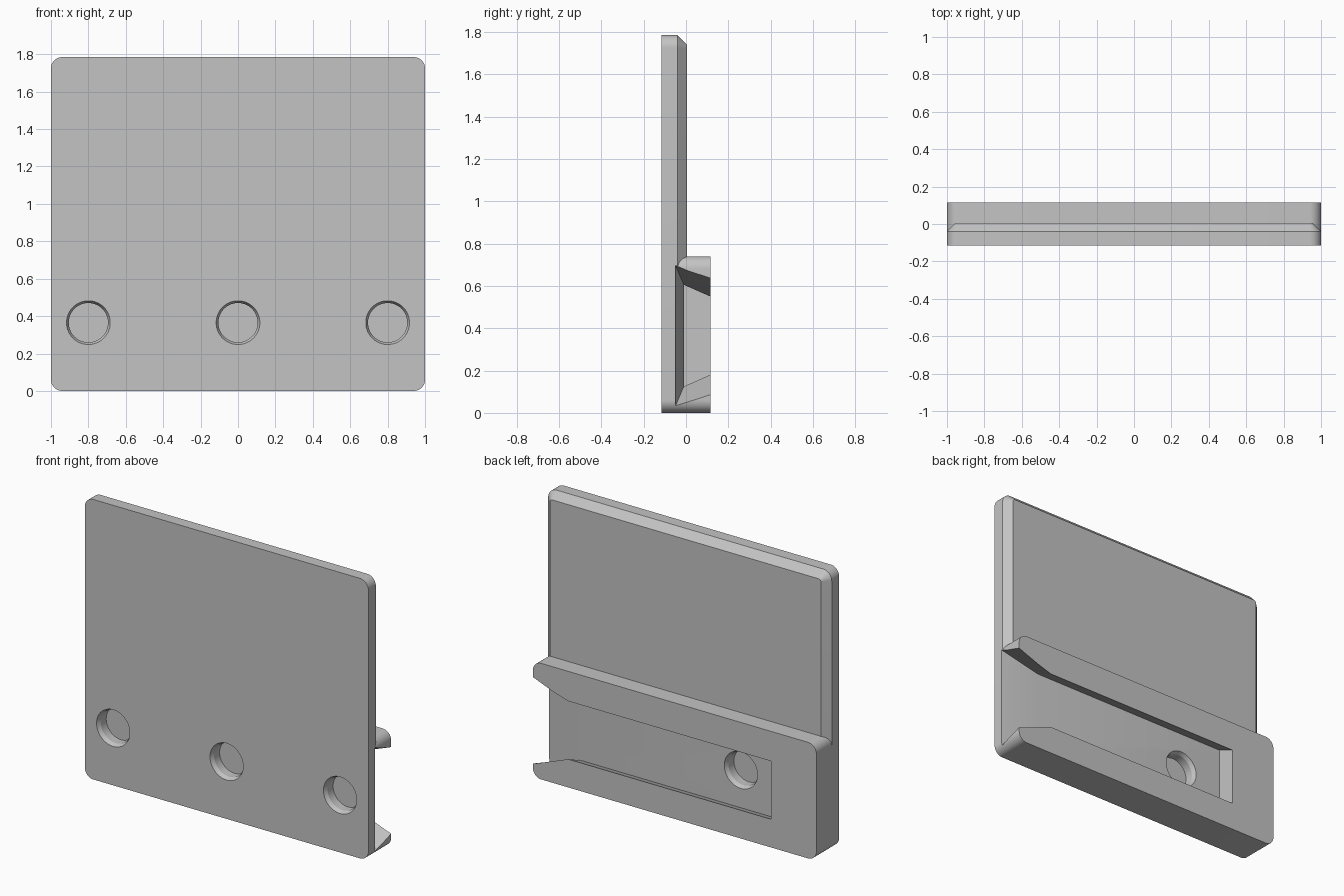
import bpy, bmesh
from math import sin, cos, pi, radians

if "Cube" in bpy.data.objects:
    bpy.data.objects.remove(bpy.data.objects["Cube"], do_unlink=True)

grey = bpy.data.materials.new("light grey")
grey.use_nodes = True
grey.diffuse_color = (0.55, 0.55, 0.55, 1)
grey.node_tree.nodes["Principled BSDF"].inputs["Base Color"].default_value = grey.diffuse_color

FRONT, BACK, MID_Z = -0.115, 0.115, 0.365
HEIGHT, BLOCK_TOP, RADIUS = 1.785, 0.74, 0.06


def loft(name, rings):
    """Skin a row of equal-length rings and cap both ends."""
    bm = bmesh.new()
    loops = [[bm.verts.new(p) for p in ring] for ring in rings]
    for a, b in zip(loops, loops[1:]):
        for i in range(len(a)):
            j = (i + 1) % len(a)
            bm.faces.new((a[i], a[j], b[j], b[i]))
    bm.faces.new(loops[0][::-1])
    bm.faces.new(loops[-1])
    bmesh.ops.recalc_face_normals(bm, faces=bm.faces)
    mesh = bpy.data.meshes.new(name)
    bm.to_mesh(mesh)
    bm.free()
    mesh.materials.append(grey)
    obj = bpy.data.objects.new(name, mesh)
    bpy.context.collection.objects.link(obj)
    return obj


def rounded_ring(y, top, inset=0.0, steps=12):
    """Rounded rectangle in the upright plane at depth y."""
    r = RADIUS - inset
    ring = []
    corners = [(1, top, 0), (-1, top, 1), (-1, 0, 2), (1, 0, 3)]
    for x, z, quarter in corners:
        cx = x * (1 - RADIUS)
        cz = z - RADIUS if z else RADIUS
        for k in range(steps + 1):
            a = (quarter + k / steps) * pi / 2
            ring.append((cx + r * cos(a), y, cz + r * sin(a)))
    return ring


def circle(x, y, r, n=64):
    return [(x + r * cos(2 * pi * k / n), y, MID_Z + r * sin(2 * pi * k / n)) for k in range(n)]


def hole_cutter(x, face, inward):
    """Blind hole with a chamfered rim."""
    steps = [(-0.02, 0.117), (0, 0.117), (0.025, 0.105), (0.08, 0.105)]
    return loft("hole_cutter", [circle(x, face + inward * d, r) for d, r in steps])


def slot_section(x, floor, deep, mouth):
    """Dovetail section, wide at the floor, carried past the back face."""
    out = BACK + 0.08
    lip = mouth - (deep - mouth) / (BACK - floor) * 0.08
    return [(x, floor, MID_Z - deep), (x, out, MID_Z - lip),
            (x, out, MID_Z + lip), (x, floor, MID_Z + deep)]


def combine(target, tool, operation):
    mod = target.modifiers.new(operation, 'BOOLEAN')
    mod.operation, mod.solver, mod.object = operation, 'EXACT', tool
    bpy.context.view_layer.objects.active = target
    bpy.ops.object.modifier_apply(modifier=mod.name)
    bpy.data.objects.remove(tool, do_unlink=True)


# Upright plate with chamfered back edge
body = loft("mounting_plate", [rounded_ring(FRONT, HEIGHT), rounded_ring(-0.04, HEIGHT),
                               rounded_ring(0.005, HEIGHT, 0.045)])

# Thick lower block on the back
combine(body, loft("lower_block", [rounded_ring(FRONT, BLOCK_TOP), rounded_ring(BACK, BLOCK_TOP)]), 'UNION')

# Dovetail slot, closed at one end and flared at the open left end
FLARE = 1.4
slot = loft("slot_cutter", [
    slot_section(-0.68, -0.01, 0.24, 0.185),
    slot_section(0.75, -0.01, 0.24, 0.185),
    slot_section(0.75 + 0.25 * FLARE, -0.01 - 0.04 * FLARE, 0.24 + 0.0925 * FLARE, 0.185 + 0.09 * FLARE)])
combine(body, slot, 'DIFFERENCE')

# Three round recesses in front, one in the slot floor
for x in (-0.8, 0, 0.8):
    combine(body, hole_cutter(x, FRONT, 1), 'DIFFERENCE')
combine(body, hole_cutter(-0.38, -0.01, -1), 'DIFFERENCE')

# Smooth the rounds, keep the edges crisp
bpy.ops.object.select_all(action='DESELECT')
body.select_set(True)
bpy.context.view_layer.objects.active = body
bpy.ops.object.shade_smooth_by_angle(angle=radians(15))
